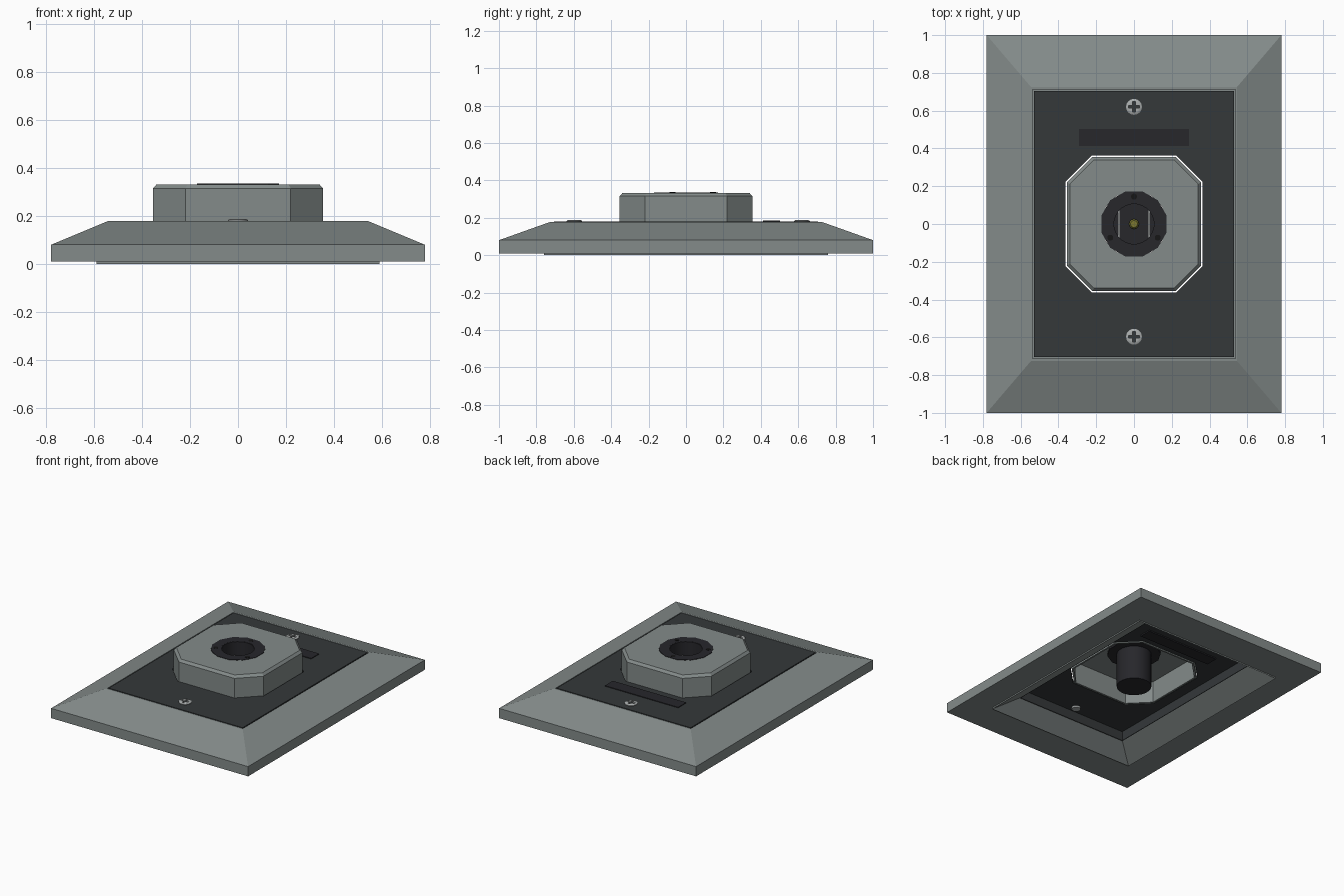
import bpy, bmesh, math
from mathutils import Vector

if "Cube" in bpy.data.objects:
    bpy.data.objects.remove(bpy.data.objects["Cube"])


def material(name, rgb):
    m = bpy.data.materials.new(name)
    m.diffuse_color = (*rgb, 1)
    m.use_nodes = True
    m.node_tree.nodes["Principled BSDF"].inputs["Base Color"].default_value = m.diffuse_color
    return m


STEEL = material("painted_steel", (0.23, 0.26, 0.255))
PLATE = material("dark_plate", (0.035, 0.04, 0.042))
BLACK = material("black_plastic", (0.02, 0.02, 0.024))
PIT = material("deep_black", (0.008, 0.008, 0.008))
METAL = material("bright_metal", (0.4, 0.42, 0.42))
BRASS = material("brass", (0.2, 0.19, 0.03))


def oct_ring(w, d, z, keep=1.0):
    """Rectangle with half sizes w, d; keep < 1 cuts the corners."""
    a, b = w * keep, d * keep
    return [(w, -b, z), (w, b, z), (a, d, z), (-a, d, z),
            (-w, b, z), (-w, -b, z), (-a, -d, z), (a, -d, z)]


def circle(r, z, n):
    return [(r * math.cos((i + .5) * math.tau / n),
             r * math.sin((i + .5) * math.tau / n), z) for i in range(n)]


def loft(name, rings, mat, loop=False, at=(0, 0, 0), smooth=False):
    """Skin equal-count rings; loop closes the profile, otherwise ends are capped."""
    bm = bmesh.new()
    vs = [[bm.verts.new(Vector(p) + Vector(at)) for p in r] for r in rings]
    n = len(rings[0])
    pairs = list(zip(vs, vs[1:])) + ([(vs[-1], vs[0])] if loop else [])
    for lo, hi in pairs:
        for i in range(n):
            j = (i + 1) % n
            bm.faces.new((lo[i], lo[j], hi[j], hi[i]))
    if not loop:
        bm.faces.new(vs[0])
        bm.faces.new(vs[-1])
    bmesh.ops.remove_doubles(bm, verts=bm.verts, dist=1e-5)
    bmesh.ops.recalc_face_normals(bm, faces=bm.faces)
    me = bpy.data.meshes.new(name)
    bm.to_mesh(me)
    bm.free()
    me.materials.append(mat)
    ob = bpy.data.objects.new(name, me)
    bpy.context.collection.objects.link(ob)
    if smooth:
        bpy.context.view_layer.objects.active = ob
        ob.select_set(True)
        bpy.ops.object.shade_smooth_by_angle(angle=math.radians(35))
        ob.select_set(False)
    return ob


def box(name, w, d, z0, z1, mat, at=(0, 0, 0)):
    return loft(name, [oct_ring(w, d, z0), oct_ring(w, d, z1)], mat, at=at)


# Sloped outer frame, hollow underneath with a splayed inner lip
loft("bezel_frame", [oct_ring(*p) for p in (
    (.78, 1, .01), (.78, 1, .08), (.545, .725, .178), (.537, .712, .178),
    (.537, .712, .155), (.455, .655, .155), (.445, .65, .09),
    (.59, .76, 0), (.59, .76, .01))], STEEL, loop=True)

# Dark mounting plate with octagonal opening and a short skirt below
K = .62
loft("mounting_plate", [oct_ring(*p) for p in (
    (.53, .705, .16), (.53, .705, .179), (.362, .362, .179, K),
    (.362, .362, .16, K), (.44, .645, .157), (.44, .645, .09),
    (.446, .651, .09), (.453, .653, .16))], PLATE, loop=True)

# Label strip
box("label_strip", .29, .045, .15, .184, BLACK, (0, .458, 0))

# Raised hollow octagonal housing
loft("octagon_housing", [oct_ring(s, s, z, K) for s, z in (
    (.355, .157), (.355, .315), (.34, .332), (.15, .332),
    (.15, .312), (.343, .312), (.343, .157))], STEEL, loop=True)

# Twelve-sided socket flange and its three fixing holes
loft("socket_flange", [circle(r, z, 12) for r, z in (
    (.178, .3), (.178, .335), (.112, .335), (.112, .3))], BLACK, loop=True)
for a in (90, 210, 330):
    t = math.radians(a)
    loft("flange_hole", [circle(.016, .325, 12), circle(.016, .3365, 12)], PIT,
         at=(.145 * math.cos(t), .145 * math.sin(t), 0))

# Socket barrel hanging below, open at the top
loft("socket_barrel", [circle(r, z, 24) for r, z in (
    (.115, .055), (.115, .334), (.106, .334), (.106, .2))], BLACK, smooth=True)

# Contacts inside the socket
for s in (-1, 1):
    box("contact_blade", .006, .075, .19, .24, METAL, (s * .08, 0, 0))
loft("centre_pin", [circle(.026, .19, 16), circle(.026, .23, 16),
                    circle(.018, .24, 16)], BRASS, smooth=True)

# Cross-head screws with a cut recess
L, T = .028, .007
plus = [(L, -T), (L, T), (T, T), (T, L), (-T, L), (-T, T),
        (-L, T), (-L, -T), (-T, -T), (-T, -L), (T, -L), (T, -T)]
for y in (.62, -.597):
    screw = loft("screw", [circle(r, z, 24) for r, z in (
        (.03, .145), (.03, .17), (.042, .178), (.042, .183), (.034, .188))],
        METAL, at=(0, y, 0), smooth=True)
    cut = loft("screw_slot_cutter", [[(px, py, z) for px, py in plus]
                                     for z in (.176, .2)], PIT, at=(0, y, 0))
    cut.hide_render = True
    cut.hide_viewport = True
    mod = screw.modifiers.new("cross_slot", 'BOOLEAN')
    mod.operation = 'DIFFERENCE'
    mod.solver = 'EXACT'
    mod.object = cut
